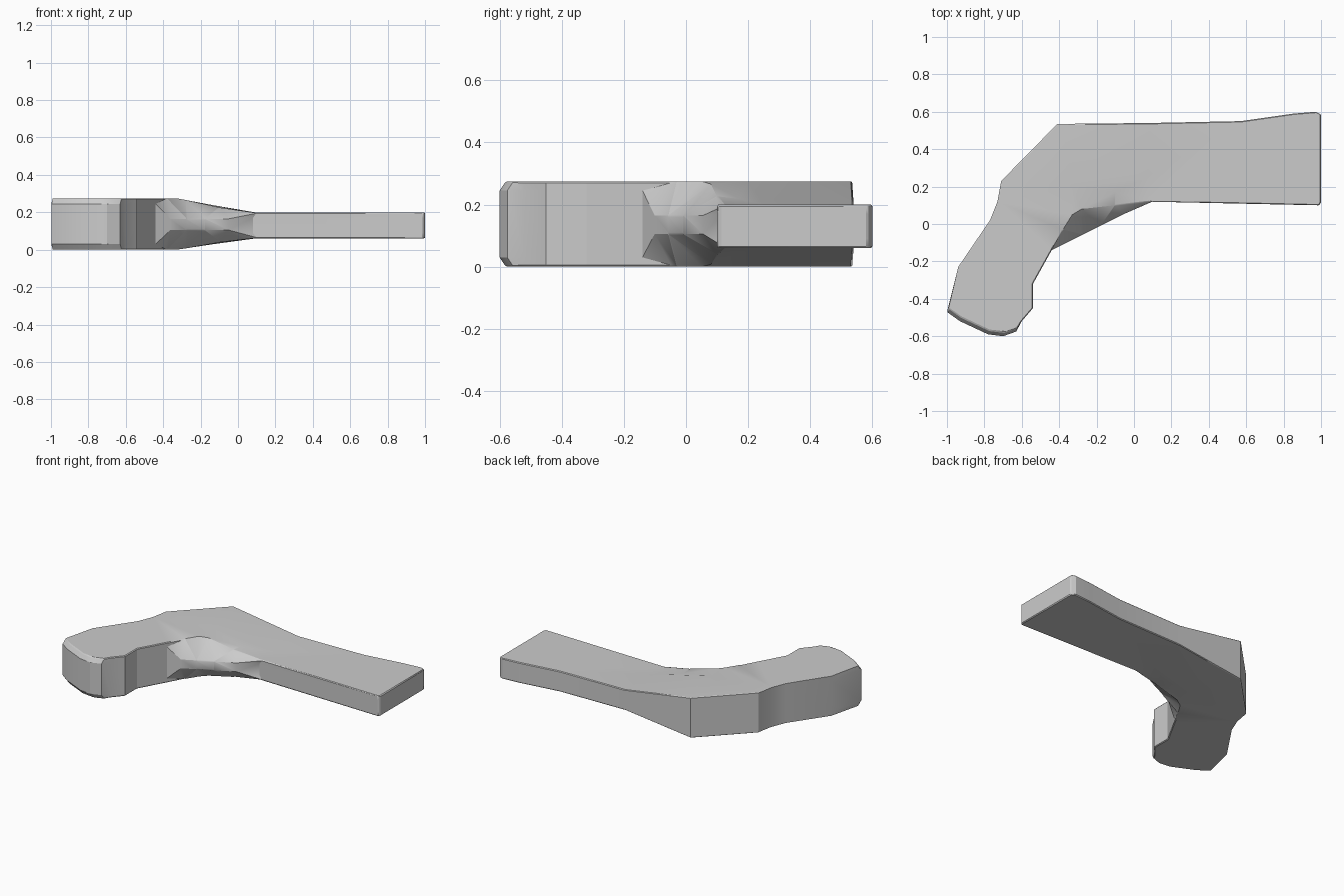
import bpy, bmesh, math

if "Cube" in bpy.data.objects:
    bpy.data.objects.remove(bpy.data.objects["Cube"])

# One flat grey for the whole part
mat = bpy.data.materials.new("light grey")
mat.diffuse_color = (0.6, 0.6, 0.6, 1)
mat.use_nodes = True
mat.node_tree.nodes["Principled BSDF"].inputs["Base Color"].default_value = mat.diffuse_color

# Plan outline, counter-clockwise: x, y, taper (0 = thick arm, 1 = thin bar)
OUT = [
    (0.08, 0.12, 1), (0.99, 0.10, 1), (1.0, 0.115, 1), (1.0, 0.585, 1),
    (0.97, 0.60, 1), (0.85, 0.59, 1), (0.57, 0.55, 1), (0.08, 0.54, 1),
    (-0.41, 0.535, 0), (-0.71, 0.23, 0), (-0.73, 0.12, 0), (-0.77, 0.02, 0),
    (-0.94, -0.23, 0), (-1.0, -0.47, 0), (-0.93, -0.52, 0), (-0.78, -0.59, 0),
    (-0.70, -0.60, 0), (-0.63, -0.575, 0), (-0.60, -0.52, 0), (-0.54, -0.45, 0),
    (-0.54, -0.32, 0), (-0.44, -0.14, 0), (-0.38, -0.03, 0), (-0.33, 0.05, 0),
    (-0.28, 0.08, 0.12), (-0.10, 0.10, 0.65)]
N = len(OUT)
G, H, A, C, D, E = 7, 8, 21, 23, 24, 25
# Inner points shaping the ramp on the top and bottom
INNER = {"P": (-0.35, 0.40, 0), "Q": (-0.33, 0.20, 0), "R": (0.09, 0.40, 1),
         "S": (0.07, 0.25, 1), "T": (-0.10, 0.17, 0.75)}
# Web points slide out to the straight line between the arm and the bar
WEB = {22: 0.15, 23: 0.32, 24: 0.50, 25: 0.75}
END = range(13, 18)


def limits(t):
    return 0.06 * t, 0.275 - 0.075 * t


def ring_point(i, level):
    x, y, t = OUT[i]
    zb, zt = limits(t)
    if level in (0, 3):
        if i in END:                      # chamfered arm end
            x, y = x + 0.008, y + 0.02
        return x, y, zb if level == 0 else zt
    if i in WEB:                          # gusset in the inside corner
        f = WEB[i]
        a, b = OUT[A], OUT[0]
        return (a[0] + (b[0] - a[0]) * f, a[1] + (b[1] - a[1]) * f,
                0.105 if level == 1 else 0.165)
    return x, y, zb + 0.03 if level == 1 else zt - 0.03


bm = bmesh.new()
rings = [[bm.verts.new(ring_point(i, k)) for i in range(N)] for k in range(4)]

# Side walls
for lo, hi in zip(rings, rings[1:]):
    for i in range(N):
        j = (i + 1) % N
        bm.faces.new((lo[i], lo[j], hi[j], hi[i]))

# Top and bottom: flat arm, ramp patches, flat bar
caps = [list(range(0, G + 1)) + ["R", "S"],
        list(range(H, C + 1)) + ["Q", "P"],
        [G, H, "P", "R"], ["R", "P", "Q", "S"], ["S", "Q", "T"],
        ["Q", C, D, "T"], ["T", D, E], ["S", "T", E, 0]]
for ring, side in ((rings[0], 0), (rings[3], 1)):
    inner = {k: bm.verts.new((x, y, limits(t)[side])) for k, (x, y, t) in INNER.items()}
    for cap in caps:
        vs = [inner[k] if isinstance(k, str) else ring[k] for k in cap]
        bm.faces.new(vs if side else vs[::-1])

bmesh.ops.recalc_face_normals(bm, faces=bm.faces[:])
bmesh.ops.triangulate(bm, faces=[f for f in bm.faces if len(f.verts) > 3])
me = bpy.data.meshes.new("angled_bracket")
bm.to_mesh(me)
bm.free()
me.materials.append(mat)
ob = bpy.data.objects.new("angled_bracket", me)
bpy.context.collection.objects.link(ob)

# Slightly eased sharp edges
bev = ob.modifiers.new("eased edges", "BEVEL")
bev.width = 0.005
bev.segments = 1
bev.limit_method = "ANGLE"
bev.angle_limit = math.radians(50)

bpy.context.view_layer.objects.active = ob
ob.select_set(True)
bpy.ops.object.shade_smooth_by_angle(angle=math.radians(25))
